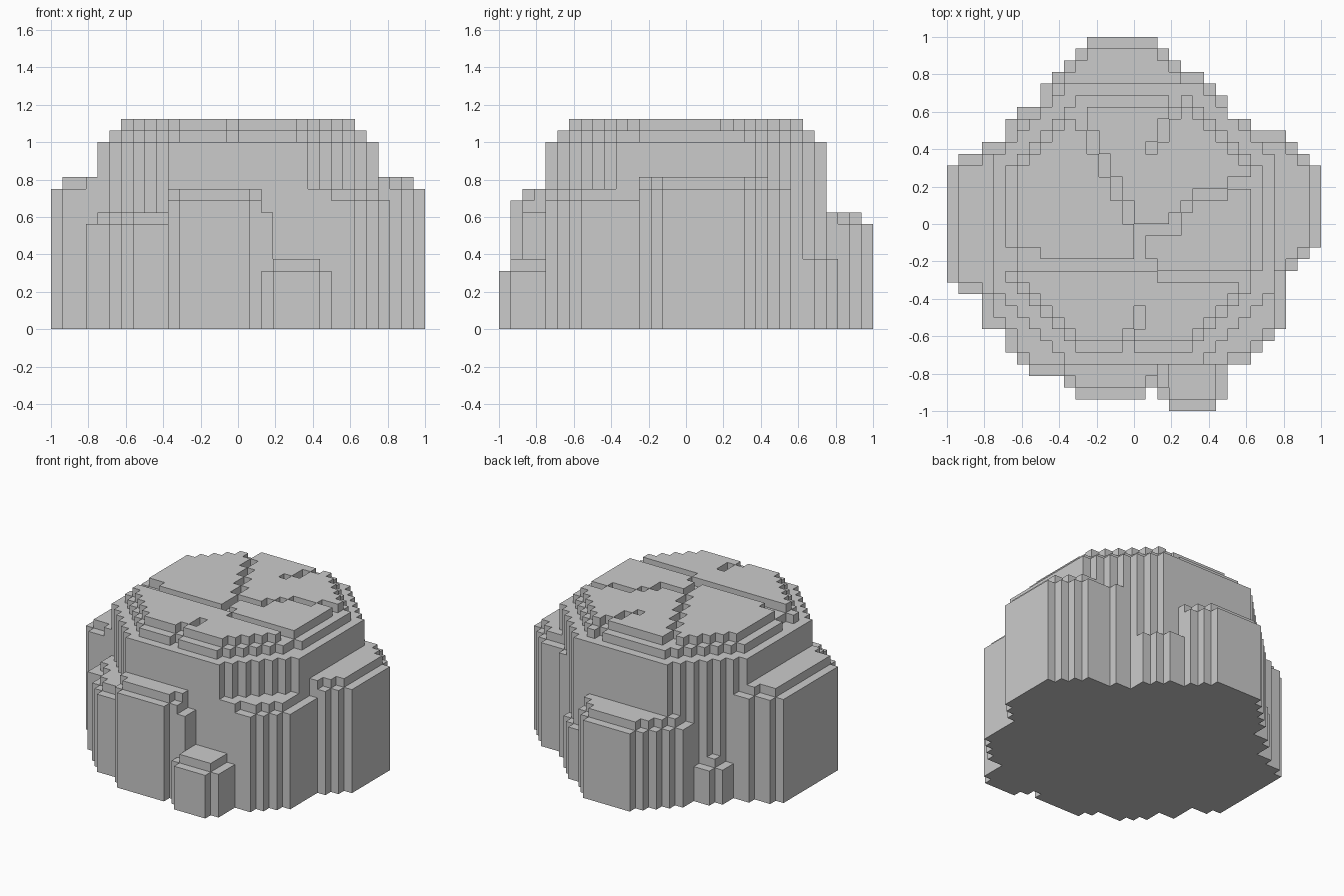
import bpy, bmesh
from math import radians

if "Cube" in bpy.data.objects:
    bpy.data.objects.remove(bpy.data.objects["Cube"])

U = 1 / 16  # block size

# Footprint: first row, last row, left edge, right edge (in blocks)
FOOTPRINT = [
    (-16, -16, 3, 7), (-15, -15, -5, 8), (-14, -14, -6, 8), (-13, -13, -9, 8),
    (-12, -12, -10, 10), (-11, -11, -11, 11), (-10, -10, -11, 12),
    (-9, -7, -13, 13), (-6, -6, -15, 13), (-5, -5, -16, 13), (-4, -4, -16, 14),
    (-3, -3, -16, 15), (-2, 4, -16, 16), (5, 5, -15, 15), (6, 6, -13, 14),
    (7, 7, -11, 13), (8, 8, -11, 10), (9, 9, -10, 8), (10, 10, -8, 8),
    (11, 11, -8, 7), (12, 12, -7, 6), (13, 13, -6, 4), (14, 14, -5, 3),
    (15, 15, -4, 2)]

# Side lobes: x range, y range, height of the cap (outer rim is one lower)
LOBES = [
    (-16, -6, -14, -6, 10),   # front left
    (-6, 2, -16, -11, 12),    # front
    (2, 3, -14, -12, 10),     # step beside the front lobe
    (2, 8, -16, -12, 6),      # small front foot
    (3, 14, -12, -4, 12),     # front right
    (8, 16, -4, 9, 13),       # right
    (-16, -8, -6, 7, 13),     # left
    (-12, -8, 7, 10, 5),      # small back left foot
    (4, 9, 9, 13, 7),         # small back right foot
    (-8, 4, 8, 16, 10)]       # back

# Grooves on the top: x range, y range
GROOVES = [
    (-11, -8, -4, -2), (-8, 0, -4, -3), (0, 1, -4, 0), (1, 2, -4, -3),
    (2, 11, -5, -4),                                                  # cross groove
    (-1, 0, 0, 2), (-2, -1, 2, 4), (-3, -2, 4, 6), (-4, -3, 6, 8),
    (-5, -4, 8, 10),                                                  # back left groove
    (1, 4, -1, 0), (3, 4, 0, 1), (4, 5, 1, 2), (5, 8, 2, 3),
    (8, 10, 3, 4),                                                    # right groove
    (1, 2, 6, 7), (2, 3, 7, 9), (3, 4, 9, 11),                        # back notch
    (0, 1, -9, -7), (-1, 0, -11, -9)]                                 # front notch

# Central dome tiers: radius, corner cut, height
DOME = [(12, 17, 16), (11, 15.5, 17), (10, 14, 18)]


def in_box(x, y, b):
    return b[0] <= x < b[1] and b[2] <= y < b[3]


def in_footprint(x, y):
    if y == -15 and x == 1:
        return False
    return any(a <= y <= b and l <= x < r for a, b, l, r in FOOTPRINT)


def height(x, y):
    if not in_footprint(x, y):
        return 0
    cx, cy = abs(x + .5), abs(y + .5)
    h = 0
    for radius, cut, z in DOME:
        if cx < radius and cy < radius and cx + cy <= cut:
            h = z
    if h:
        return h - any(in_box(x, y, g) for g in GROOVES)
    rim = not all(in_footprint(x + i, y + j) for i, j in ((1, 0), (-1, 0), (0, 1), (0, -1)))
    for lobe in LOBES:
        if in_box(x, y, lobe):
            return lobe[4] - rim
    return 9


def build_blocks(name):
    bm = bmesh.new()

    def quad(*pts):
        bm.faces.new([bm.verts.new((a * U, b * U, c * U)) for a, b, c in pts])

    def wall(p, q, lo, hi):
        for z in range(lo, hi):
            quad((*p, z), (*q, z), (*q, z + 1), (*p, z + 1))

    H = {(x, y): height(x, y) for x in range(-17, 17) for y in range(-17, 17)}
    for (x, y), h in H.items():
        if not h:
            continue
        corners = [(x, y), (x + 1, y), (x + 1, y + 1), (x, y + 1)]
        quad(*[(*c, h) for c in corners])
        quad(*[(*c, 0) for c in reversed(corners)])
        for k, (i, j) in enumerate(((0, -1), (1, 0), (0, 1), (-1, 0))):
            wall(corners[k], corners[(k + 1) % 4], H.get((x + i, y + j), 0), h)
    bmesh.ops.remove_doubles(bm, verts=bm.verts[:], dist=1e-4)
    # Merge the flat block faces
    bmesh.ops.dissolve_limit(bm, angle_limit=radians(1), verts=bm.verts[:], edges=bm.edges[:])
    mesh = bpy.data.meshes.new(name)
    bm.to_mesh(mesh)
    bm.free()
    obj = bpy.data.objects.new(name, mesh)
    bpy.context.collection.objects.link(obj)
    return obj


build_blocks("blocky_mound")
